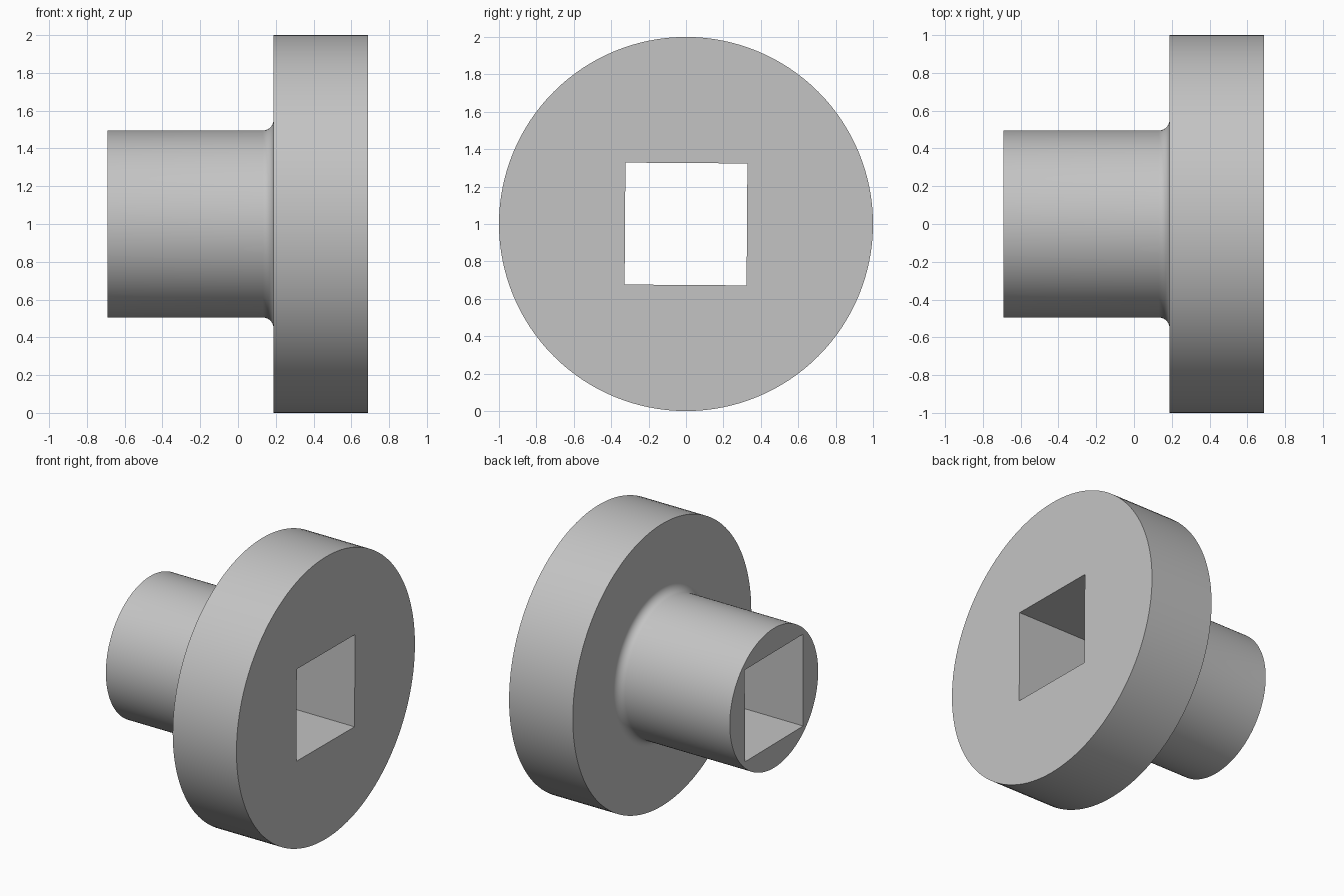
import bpy, bmesh, math
from mathutils import Matrix

cube = bpy.data.objects.get("Cube")
if cube:
    bpy.data.objects.remove(cube, do_unlink=True)

LEFT, STEP, RIGHT = -0.69, 0.188, 0.688
HUB_R, FLANGE_R, FILLET = 0.495, 1.0, 0.057
HOLE, TWIST = 0.652, math.radians(-0.4)
SEGMENTS, FILLET_STEPS = 128, 10

grey = bpy.data.materials.new("plain grey")
grey.use_nodes = True
colour = (0.55, 0.55, 0.55, 1)
grey.diffuse_color = colour
grey.node_tree.nodes["Principled BSDF"].inputs["Base Color"].default_value = colour


def make_object(name, bm):
    bmesh.ops.recalc_face_normals(bm, faces=bm.faces)
    mesh = bpy.data.meshes.new(name)
    bm.to_mesh(mesh)
    bm.free()
    mesh.materials.append(grey)
    obj = bpy.data.objects.new(name, mesh)
    bpy.context.collection.objects.link(obj)
    obj.location.z = 1
    return obj


# Turned profile: hub, concave fillet, flange
profile = [(LEFT, HUB_R)]
for i in range(FILLET_STEPS + 1):
    a = math.pi / 2 * i / FILLET_STEPS
    profile.append((STEP - FILLET + FILLET * math.sin(a),
                    HUB_R + FILLET - FILLET * math.cos(a)))
profile += [(STEP, FLANGE_R), (RIGHT, FLANGE_R)]

bm = bmesh.new()
verts = [bm.verts.new((x, 0, r)) for x, r in profile]
edges = [bm.edges.new(pair) for pair in zip(verts, verts[1:])]
bmesh.ops.spin(bm, geom=verts + edges, cent=(0, 0, 0), axis=(1, 0, 0),
               angle=math.tau, steps=SEGMENTS, use_duplicate=False)
bmesh.ops.remove_doubles(bm, verts=bm.verts, dist=0.0001)
bmesh.ops.holes_fill(bm, edges=[e for e in bm.edges if e.is_boundary], sides=0)
body = make_object("flanged_hub", bm)

# Square through-hole
bm = bmesh.new()
bmesh.ops.create_cube(bm, size=1, matrix=Matrix.Rotation(TWIST, 4, 'X')
                      @ Matrix.Diagonal((2, HOLE, HOLE, 1)))
cutter = make_object("square_hole_cutter", bm)
cutter.hide_render = True

cut = body.modifiers.new("square hole", 'BOOLEAN')
cut.operation = 'DIFFERENCE'
cut.solver = 'EXACT'
cut.object = cutter
bpy.context.view_layer.update()
bpy.ops.object.select_all(action='DESELECT')
body.select_set(True)
bpy.context.view_layer.objects.active = body
bpy.ops.object.modifier_apply(modifier=cut.name)
bpy.data.objects.remove(cutter, do_unlink=True)

# Smooth turned surfaces, flat end faces
bpy.ops.object.shade_smooth_by_angle(angle=math.radians(30))
for face in body.data.polygons:
    if abs(face.normal.x) > 0.999:
        face.use_smooth = False
